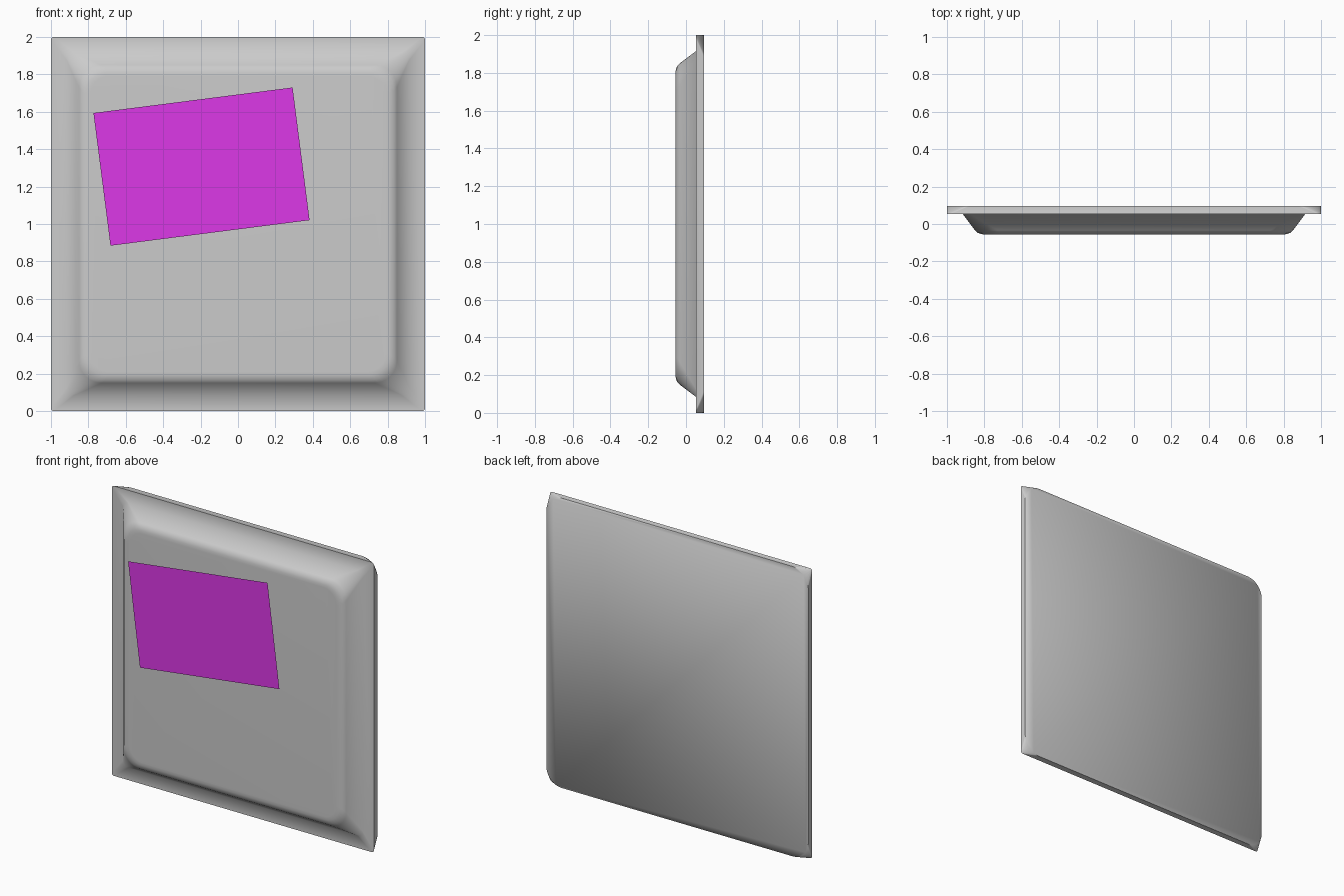
import bpy, bmesh, math
from mathutils import Vector

if "Cube" in bpy.data.objects:
    bpy.data.objects.remove(bpy.data.objects["Cube"])

STEPS = 8  # segments per rounded corner


def ring(bm, half, radius, y):
    """Rounded square loop around (0, y, 1)."""
    verts = []
    for k, (sx, sz) in enumerate([(1, 1), (-1, 1), (-1, -1), (1, -1)]):
        for i in range(STEPS + 1):
            a = math.radians(90 * (k + i / STEPS))
            c = half - radius
            verts.append(bm.verts.new((sx * c + radius * math.cos(a), y,
                                       1 + sz * c + radius * math.sin(a))))
    return verts


# Tile: back face, square rim, sloped shoulder, rounded raised panel
profile = [(1.0, 0.12, 0.095), (1.0, 0.015, 0.053), (0.915, 0.04, 0.053),
           (0.85, 0.12, -0.034), (0.835, 0.125, -0.048),
           (0.81, 0.11, -0.055), (0.79, 0.10, -0.056)]
bm = bmesh.new()
rings = [ring(bm, *p) for p in profile]
for a, b in zip(rings, rings[1:]):
    n = len(a)
    for i in range(n):
        j = (i + 1) % n
        bm.faces.new((a[i], a[j], b[j], b[i]))
bm.faces.new(rings[0])
bm.faces.new(rings[-1])
bmesh.ops.recalc_face_normals(bm, faces=bm.faces)
mesh = bpy.data.meshes.new("tile")
bm.to_mesh(mesh)
bm.free()
tile = bpy.data.objects.new("tile", mesh)
bpy.context.collection.objects.link(tile)
bpy.context.view_layer.objects.active = tile
tile.select_set(True)
bpy.ops.object.shade_smooth_by_angle(angle=math.radians(62))

# Tilted coloured sheet floating just in front of the panel
bpy.ops.mesh.primitive_plane_add(size=1)
sheet = bpy.context.object
sheet.name = "note_sheet"
sheet.scale = (1.073, 0.715, 1)
sheet.rotation_euler = (math.radians(90), math.radians(-7.3), 0)
sheet.location = Vector((-0.195, -0.095, 1.307))
purple = bpy.data.materials.new("purple")
purple.diffuse_color = (0.72, 0.04, 0.8, 1)
purple.use_nodes = True
purple.node_tree.nodes["Principled BSDF"].inputs["Base Color"].default_value = purple.diffuse_color
sheet.data.materials.append(purple)
